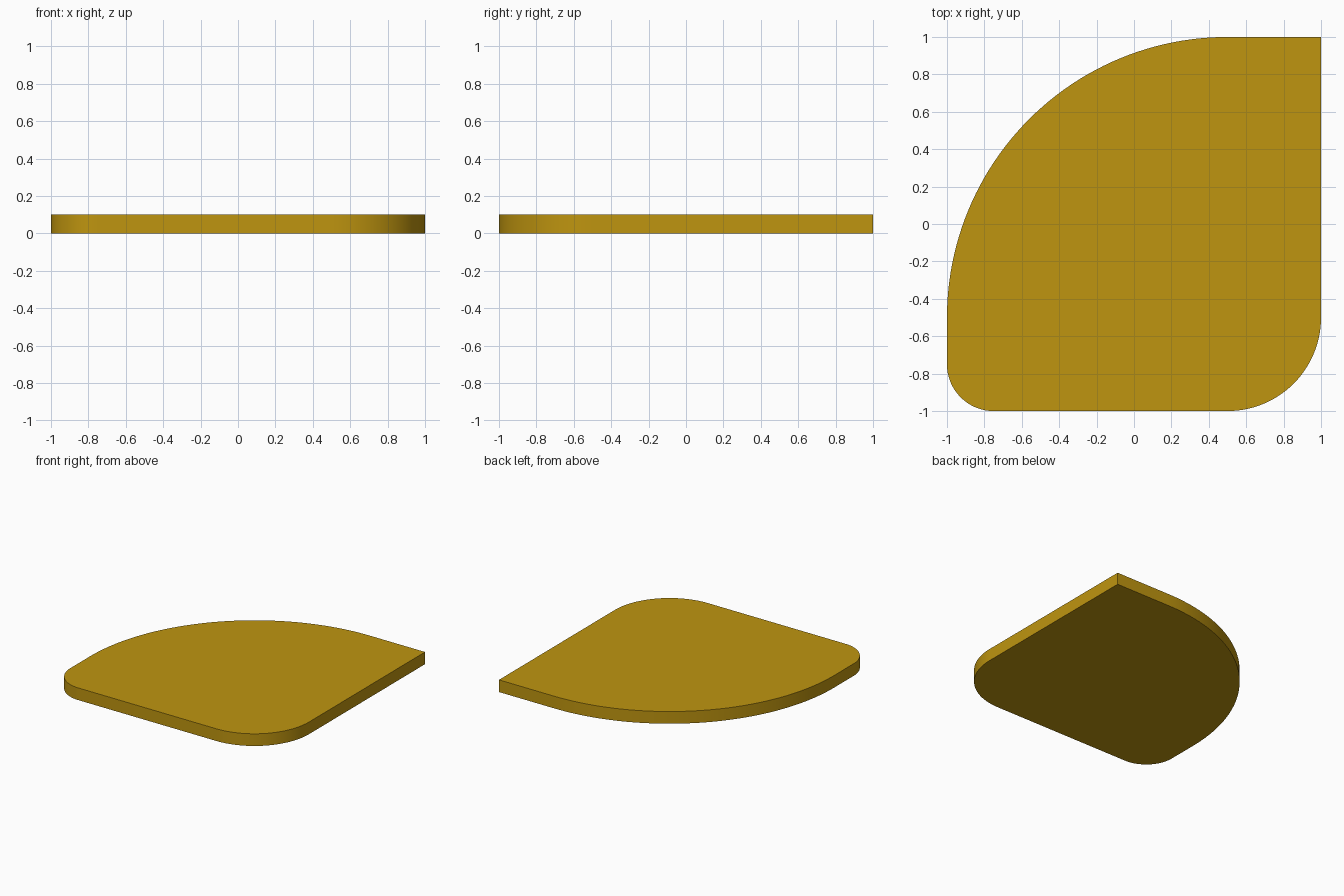
import bpy
import bmesh
from math import cos, sin, pi

if "Cube" in bpy.data.objects:
    bpy.data.objects.remove(bpy.data.objects["Cube"])

THICKNESS = 0.10
SEGMENTS = 48

# Corners of the square, counter-clockwise: x sign, y sign, radius, start angle
CORNERS = [
    (-1, -1, 0.25, pi),
    (1, -1, 0.50, 1.5 * pi),
    (1, 1, 0.0, 0.0),
    (-1, 1, 1.50, 0.5 * pi),
]


def corner_points(sx, sy, radius, start):
    """Quarter arc that rounds one corner, or a single point if sharp."""
    if radius == 0:
        return [(sx, sy)]
    cx, cy = sx * (1 - radius), sy * (1 - radius)
    angles = [start + 0.5 * pi * i / SEGMENTS for i in range(SEGMENTS + 1)]
    return [(cx + radius * cos(a), cy + radius * sin(a)) for a in angles]


# Plate: outline face extruded upward
bm = bmesh.new()
outline = [p for corner in CORNERS for p in corner_points(*corner)]
base = bm.faces.new([bm.verts.new((x, y, 0)) for x, y in outline])
extruded = bmesh.ops.extrude_face_region(bm, geom=[base], use_keep_orig=True)
top_verts = [g for g in extruded["geom"] if isinstance(g, bmesh.types.BMVert)]
bmesh.ops.translate(bm, verts=top_verts, vec=(0, 0, THICKNESS))
bmesh.ops.recalc_face_normals(bm, faces=bm.faces)

mesh = bpy.data.meshes.new("plate")
bm.to_mesh(mesh)
bm.free()
plate = bpy.data.objects.new("plate", mesh)
bpy.context.collection.objects.link(plate)

# Mustard yellow colour
mat = bpy.data.materials.new("mustard")
mat.diffuse_color = (0.52, 0.30, 0.005, 1)
mat.use_nodes = True
mat.node_tree.nodes["Principled BSDF"].inputs["Base Color"].default_value = mat.diffuse_color
mesh.materials.append(mat)

# Smooth rounded walls with sharp rims
bpy.context.view_layer.objects.active = plate
plate.select_set(True)
bpy.ops.object.shade_smooth_by_angle(angle=pi / 6)
